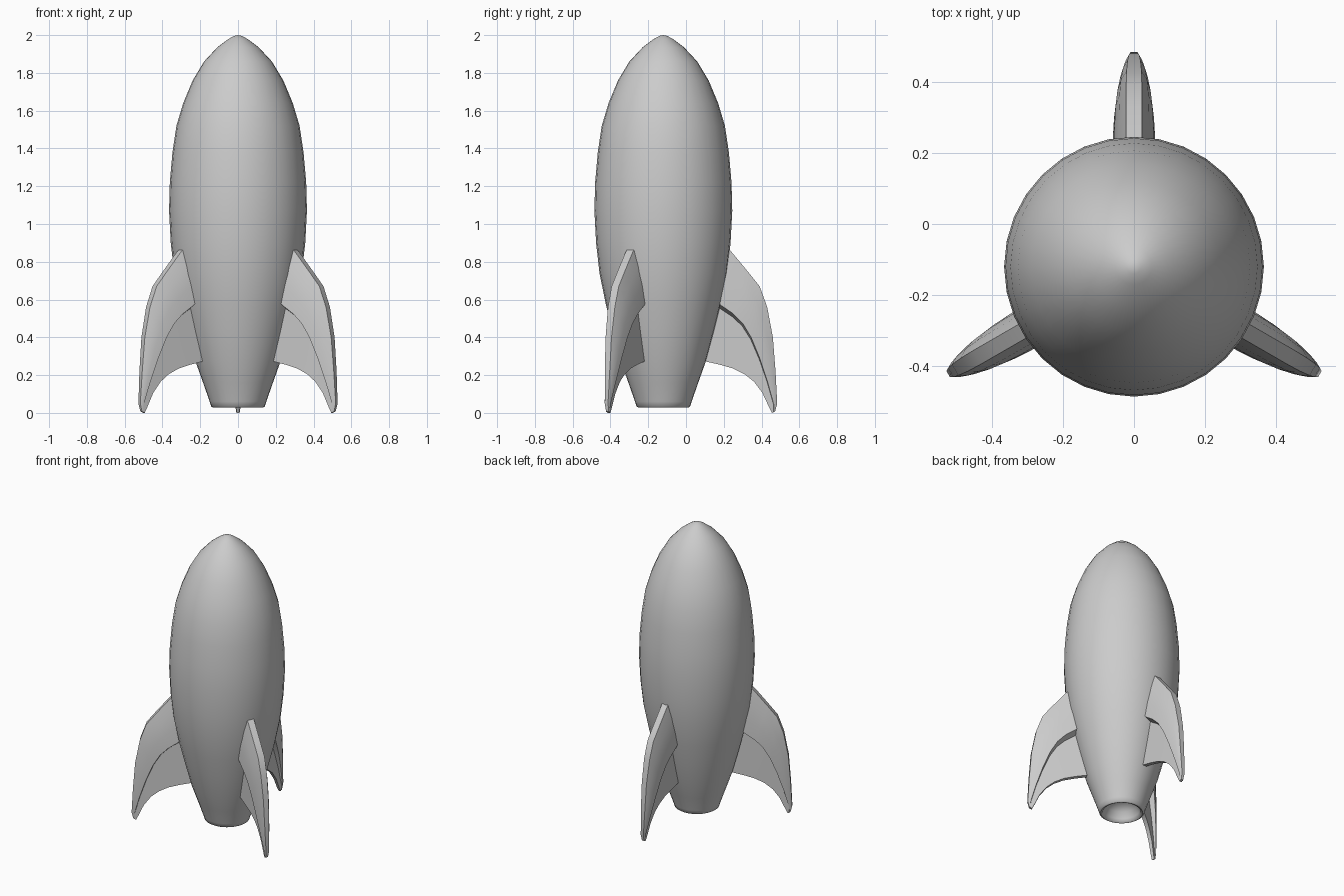
import bpy, bmesh, math
from mathutils import Matrix

if "Cube" in bpy.data.objects:
    bpy.data.objects.remove(bpy.data.objects["Cube"])

CY = -0.12  # body axis position along y


def finish(name, bm, angle):
    bmesh.ops.remove_doubles(bm, verts=bm.verts, dist=1e-5)
    bmesh.ops.recalc_face_normals(bm, faces=bm.faces)
    me = bpy.data.meshes.new(name)
    bm.to_mesh(me)
    bm.free()
    ob = bpy.data.objects.new(name, me)
    bpy.context.collection.objects.link(ob)
    bpy.ops.object.select_all(action='DESELECT')
    ob.select_set(True)
    bpy.context.view_layer.objects.active = ob
    bpy.ops.object.shade_smooth_by_angle(angle=math.radians(angle))
    return ob


# hull: profile (radius, z) from nozzle dish, around the rim, up to the nose
profile = [(0, .13), (.06, .12), (.095, .09), (.113, .05), (.12, .033), (.132, .028),
           (.142, .034), (.15, .06), (.185, .16), (.226, .275), (.268, .43), (.305, .577),
           (.338, .74), (.356, .90), (.365, 1.07), (.361, 1.22), (.347, 1.38),
           (.326, 1.52), (.29, 1.64), (.24, 1.76), (.18, 1.86), (.11, 1.935),
           (.05, 1.98), (.02, 1.996), (0, 2.0)]
bm = bmesh.new()
vs = [bm.verts.new((r, 0, z)) for r, z in profile]
es = [bm.edges.new(p) for p in zip(vs, vs[1:])]
bmesh.ops.spin(bm, geom=vs + es, cent=(0, 0, 0), axis=(0, 0, 1),
               angle=math.tau, steps=32)
bmesh.ops.translate(bm, verts=bm.verts, vec=(0, CY, 0))
finish("hull", bm, 50)

# fin stations from inside the hull to the foot:
# ridge point, flange edge, web lower edge, half widths of ridge / flange / web
stations = [
    ((.28, .93), (.24, .63), (.15, .29), .022, .06, .014),
    ((.363, .85), (.305, .57), (.226, .272), .022, .06, .014),
    ((.45, .745), (.37, .525), (.30, .255), .022, .059, .014),
    ((.51, .67), (.42, .475), (.37, .235), .022, .056, .014),
    ((.55, .56), (.465, .40), (.43, .205), .021, .05, .013),
    ((.58, .40), (.51, .29), (.48, .165), .018, .041, .012),
    ((.594, .22), (.55, .17), (.525, .105), .015, .029, .011),
    ((.603, .05), (.585, .045), (.562, .025), .010, .015, .009),
    ((.592, .008), (.585, .004), (.575, .0), .008, .010, .008),
]


def section(st):
    (ro, zo), (rl, zl), (rw, zw), a, b, c = st
    mid = lambda t: (ro + (rl - ro) * t, zo + (zl - zo) * t)
    step = (rl + (rw - rl) * .06, zl + (zw - zl) * .06)
    half = [((ro, zo), a), (mid(.3), a + (b - a) * .55), (mid(.65), a + (b - a) * .88),
            ((rl, zl), b), (step, c), ((rw, zw), c)]
    right = [(w, r, z) for (r, z), w in half]
    return right + [(-x, y, z) for x, y, z in reversed(right)]


# three fins lofted through the stations, turned about the hull axis
for name, turn in (("back_fin", 0), ("left_fin", 120), ("right_fin", 240)):
    bm = bmesh.new()
    rings = [[bm.verts.new(p) for p in section(s)] for s in stations]
    for p, q in zip(rings, rings[1:]):
        for i in range(len(p)):
            j = (i + 1) % len(p)
            bm.faces.new((p[i], p[j], q[j], q[i]))
    bm.faces.new(rings[0])
    bm.faces.new(rings[-1])
    bm.transform(Matrix.Translation((0, CY, 0)) @ Matrix.Rotation(math.radians(turn), 4, 'Z'))
    finish(name, bm, 40)
